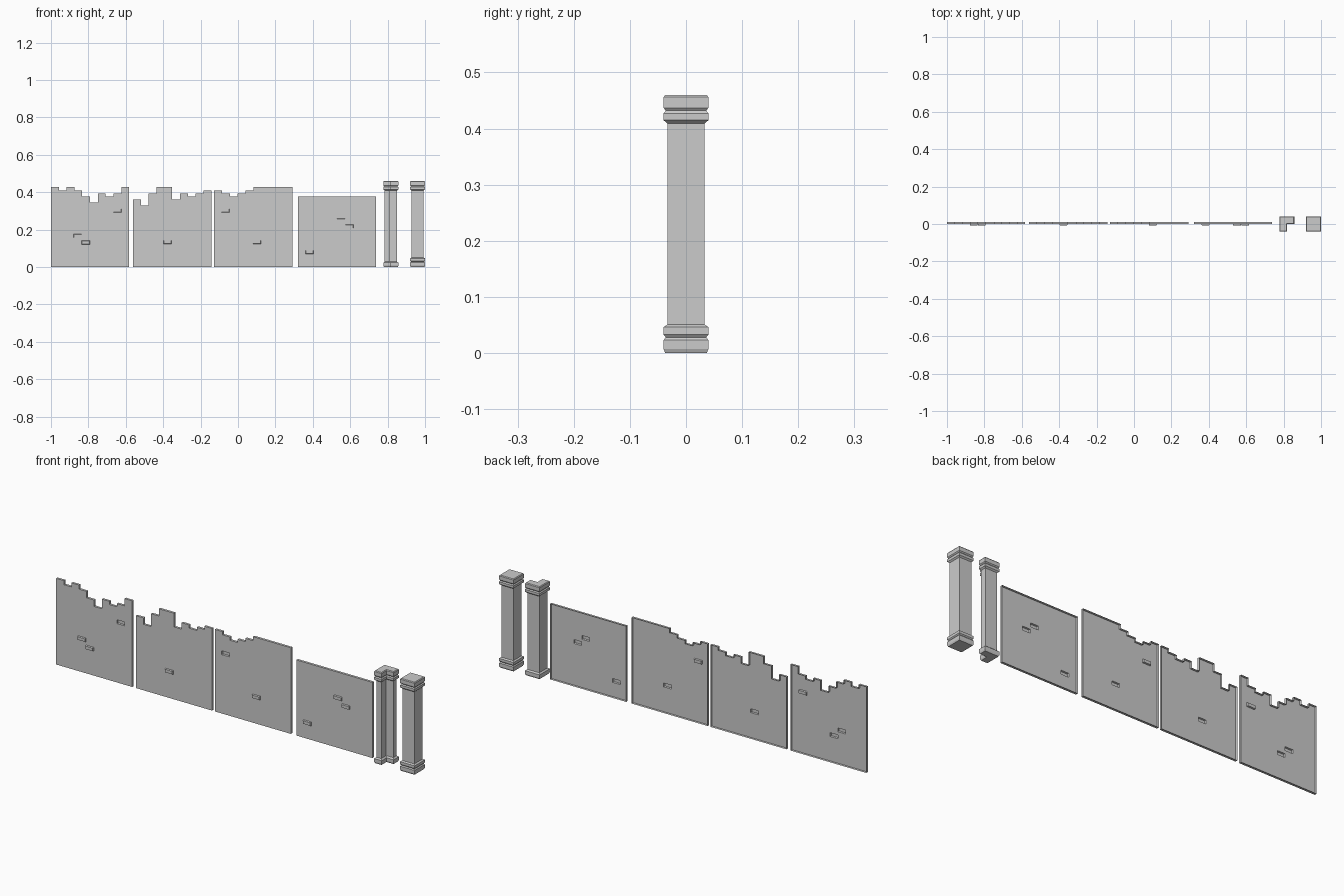
import bpy, bmesh

if "Cube" in bpy.data.objects:
    bpy.data.objects.remove(bpy.data.objects["Cube"])

WIDTH = 0.418        # panel width
STEPS = 10           # brick columns across a panel
DEPTH = 0.012        # rim depth behind the front face
BRICK_W, BRICK_H = 0.043, 0.019


def finish(bm, name):
    me = bpy.data.meshes.new(name)
    bm.to_mesh(me)
    bm.free()
    ob = bpy.data.objects.new(name, me)
    bpy.context.collection.objects.link(ob)
    return ob


def panel(name, x0, tops, bricks):
    """Open-backed wall: stepped front face, rim to the rear, pressed bricks.
    bricks: (centre x, centre z, relief), relief > 0 stands proud."""
    step = WIDTH / STEPS
    rects = [(x - BRICK_W / 2, x + BRICK_W / 2, z - BRICK_H / 2, z + BRICK_H / 2, d)
             for x, z, d in bricks]
    xs = {round(x0 + i * step, 4) for i in range(STEPS + 1)}
    zs = {0.0, *tops}
    for a, b, c, e, _ in rects:
        xs |= {round(a, 4), round(b, 4)}
        zs |= {round(c, 4), round(e, 4)}
    xs, zs = sorted(xs), sorted(zs)
    bm = bmesh.new()
    verts = {}

    def vert(x, z):
        if (x, z) not in verts:
            verts[x, z] = bm.verts.new((x, 0, z))
        return verts[x, z]

    # front face cells below the broken top line
    groups = [[] for _ in rects]
    for xa, xb in zip(xs, xs[1:]):
        cx = (xa + xb) / 2
        top = tops[min(STEPS - 1, max(0, int((cx - x0) / step)))]
        for za, zb in zip(zs, zs[1:]):
            cz = (za + zb) / 2
            if cz > top:
                continue
            f = bm.faces.new([vert(xa, za), vert(xb, za), vert(xb, zb), vert(xa, zb)])
            for g, (a, b, c, e, _) in zip(groups, rects):
                if a < cx < b and c < cz < e:
                    g.append(f)
    bm.normal_update()
    # rim
    edges = [e for e in bm.edges if e.is_boundary]
    ext = bmesh.ops.extrude_edge_only(bm, edges=edges)
    new = [v for v in ext["geom"] if isinstance(v, bmesh.types.BMVert)]
    bmesh.ops.translate(bm, vec=(0, DEPTH, 0), verts=new)
    # raised and sunken bricks
    for g, r in zip(groups, rects):
        bmesh.ops.inset_region(bm, faces=g, thickness=0.002, depth=r[4],
                               use_even_offset=True)
    bmesh.ops.dissolve_limit(bm, angle_limit=0.01, verts=bm.verts[:], edges=bm.edges[:])
    return finish(bm, name)


def square(h):
    return [(-h, -h), (h, -h), (h, h), (-h, h)]


def corner(h):
    n = h - 0.039
    return [(-h, -h), (n, -h), (n, -n), (h, -n), (h, h), (-h, h)]


def column(name, x, outline, profile):
    """Stack an outline through (half width, z) rings and cap both ends."""
    bm = bmesh.new()
    rings = [[bm.verts.new((x + px, py, z)) for px, py in outline(h)] for h, z in profile]
    n = len(rings[0])
    for lo, hi in zip(rings, rings[1:]):
        for i in range(n):
            j = (i + 1) % n
            bm.faces.new([lo[i], lo[j], hi[j], hi[i]])
    bm.faces.new(rings[0][::-1])
    bm.faces.new(rings[-1])
    return finish(bm, name)


# wall panels, top heights left to right
A, B, C, D, E, F, G = 0.428, 0.408, 0.392, 0.376, 0.36, 0.344, 0.328
panel("broken_wall_left", -1.0, [A, B, A, B, D, F, C, D, C, A],
      [(-0.645, 0.302, -0.007), (-0.857, 0.166, 0.007), (-0.814, 0.131, 0.007)])
panel("broken_wall_middle", -0.561, [E, G, C, A, A, E, C, D, C, B],
      [(-0.377, 0.133, 0.007)])
panel("broken_wall_right", -0.127, [B, C, D, C, B, A, A, A, A, A],
      [(-0.068, 0.302, -0.007), (0.101, 0.133, 0.007)])
panel("whole_wall", 0.321, [D] * STEPS,
      [(0.551, 0.249, 0.007), (0.595, 0.217, 0.007), (0.382, 0.08, 0.007)])

# columns with moulded base and capital
low_ring = [(0.037, 0.0), (0.04, 0.007), (0.04, 0.023), (0.036, 0.028)]
upper_ring = [(0.04, 0.033), (0.04, 0.046), (0.033, 0.051)]
capital = [(0.033, 0.409), (0.04, 0.415), (0.04, 0.427), (0.036, 0.432),
           (0.04, 0.437), (0.04, 0.456), (0.037, 0.46)]
column("square_column", 0.96, square, low_ring + upper_ring + capital)
column("corner_column", 0.817, corner, low_ring[:3] + [(0.033, 0.029)] + capital)
